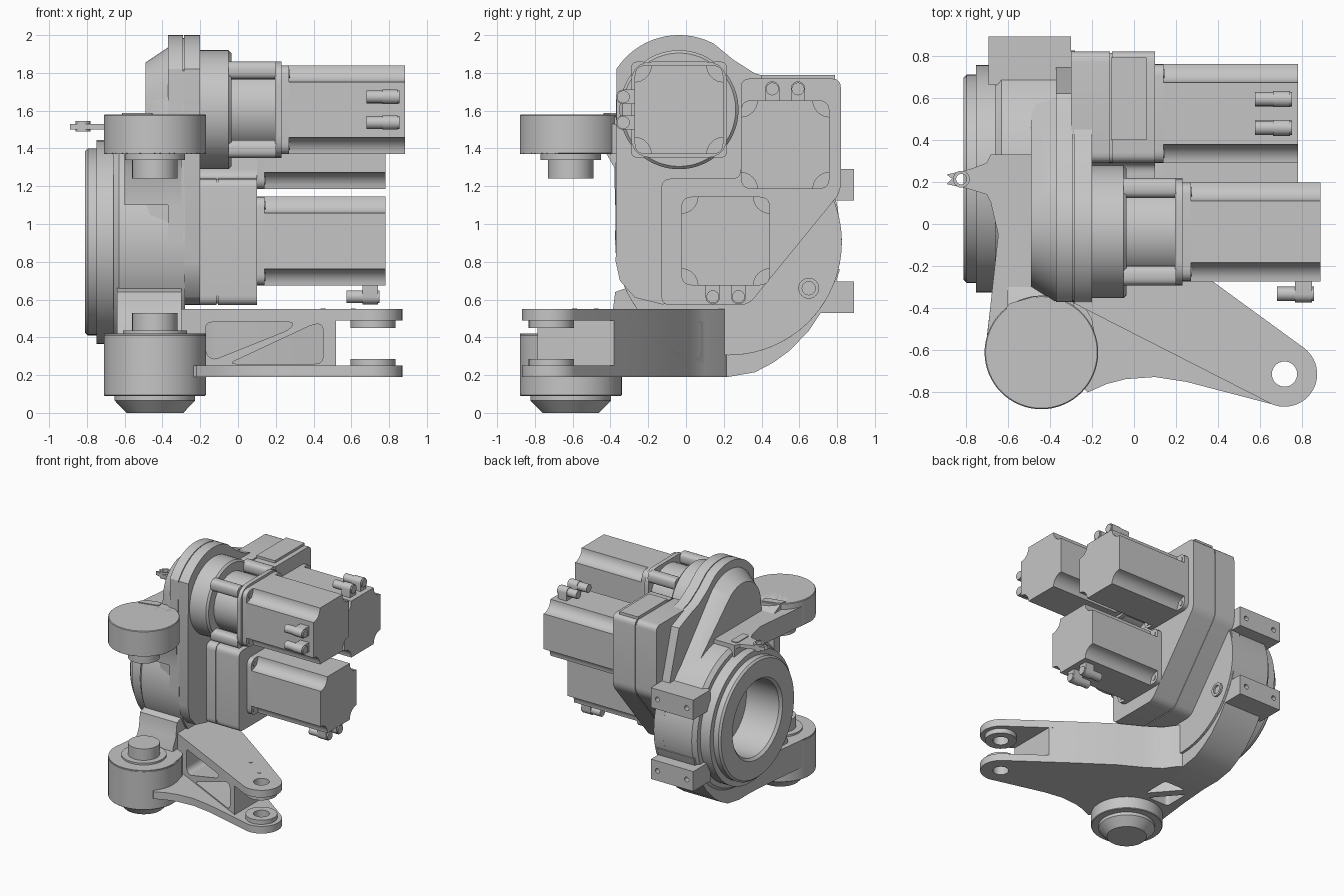
import bpy, bmesh
from math import sin, cos, radians, pi
from mathutils import Vector

if "Cube" in bpy.data.objects:
    bpy.data.objects.remove(bpy.data.objects["Cube"])

grey = bpy.data.materials.new("machined grey")
grey.use_nodes = True
grey.diffuse_color = (0.56, 0.56, 0.56, 1)
grey.node_tree.nodes["Principled BSDF"].inputs["Base Color"].default_value = (0.56, 0.56, 0.56, 1)


# ---------- helpers ----------
def place(axis, a, b, h):
    """Plane coordinates (a, b) and height h along the axis."""
    return {"x": (h, a, b), "y": (a, h, b), "z": (a, b, h)}[axis]


def shade(me):
    for p in me.polygons:
        p.use_smooth = True
    me.set_sharp_from_angle(angle=radians(30))


def finish(name, bm):
    bmesh.ops.remove_doubles(bm, verts=bm.verts, dist=1e-5)
    bmesh.ops.recalc_face_normals(bm, faces=bm.faces)
    me = bpy.data.meshes.new(name)
    bm.to_mesh(me)
    bm.free()
    shade(me)
    me.materials.append(grey)
    ob = bpy.data.objects.new(name, me)
    bpy.context.collection.objects.link(ob)
    return ob


def prism(name, pts, axis, lo, hi):
    bm = bmesh.new()
    rings = [[bm.verts.new(place(axis, a, b, h)) for a, b in pts] for h in (lo, hi)]
    bm.faces.new(rings[0])
    bm.faces.new(rings[1])
    n = len(pts)
    for i in range(n):
        j = (i + 1) % n
        bm.faces.new((rings[0][i], rings[0][j], rings[1][j], rings[1][i]))
    return finish(name, bm)


def lathe(name, profile, axis, ca, cb, n=64, ring=False):
    """Turn (height, radius) points about an axis; ring closes the section."""
    bm = bmesh.new()
    if not ring:
        profile = [(profile[0][0], 0)] + profile + [(profile[-1][0], 0)]
    cols = [[bm.verts.new(place(axis, ca + r * cos(2 * pi * k / n), cb + r * sin(2 * pi * k / n), h))
             for h, r in profile] for k in range(n)]
    m = len(profile)
    for k in range(n):
        p, q = cols[k], cols[(k + 1) % n]
        for i in range(m if ring else m - 1):
            j = (i + 1) % m
            bm.faces.new((p[i], p[j], q[j], q[i]))
    return finish(name, bm)


def rod(name, axis, ca, cb, r, lo, hi, n=32):
    return lathe(name, [(lo, r), (hi, r)], axis, ca, cb, n)


def arc(ca, cb, r, a0, a1, n=24):
    return [(ca + r * cos(radians(a0 + (a1 - a0) * i / n)),
             cb + r * sin(radians(a0 + (a1 - a0) * i / n))) for i in range(n + 1)]


def box(a0, a1, b0, b1):
    return [(a0, b0), (a1, b0), (a1, b1), (a0, b1)]


def rounded(pts, r, n=5):
    out = []
    for i, p in enumerate(pts):
        p = Vector(p)
        u, v = Vector(pts[i - 1]) - p, Vector(pts[(i + 1) % len(pts)]) - p
        s, e = p + u.normalized() * min(r, u.length / 2), p + v.normalized() * min(r, v.length / 2)
        for k in range(n + 1):
            t = k / n
            out.append(tuple(s * (1 - t) ** 2 + p * 2 * t * (1 - t) + e * t * t))
    return out


def cut(ob, *cutters):
    for c in cutters:
        mod = ob.modifiers.new("cut", "BOOLEAN")
        mod.operation, mod.solver, mod.object = "DIFFERENCE", "EXACT", c
        bpy.context.view_layer.objects.active = ob
        bpy.ops.object.modifier_apply(modifier=mod.name)
        bpy.data.objects.remove(c)
    shade(ob.data)


# ---------- main drum, domed housing and back plate ----------
RY, RZ = 0.225, 0.905       # drum axis
UY, UZ = -0.037, 1.605      # upper drive axis
lathe("output_flange", [(-0.48, 0.31), (-0.79, 0.31), (-0.81, 0.33), (-0.81, 0.48), (-0.795, 0.495),
                        (-0.75, 0.495), (-0.75, 0.54), (-0.65, 0.54), (-0.65, 0.5), (-0.48, 0.5)],
      "x", RY - 0.01, RZ, 80, ring=True)
lathe("main_drum", [(-0.66, 0.45), (-0.66, 0.57), (-0.63, 0.6), (-0.28, 0.6), (-0.28, 0.45)], "x", RY, RZ, 80, ring=True)

bm = bmesh.new()
for h, cy, cz, r in ((-0.49, RY, RZ, 0.58), (-0.28, RY, RZ, 0.598), (-0.49, UY, UZ, 0.25),
                     (-0.37, UY, UZ, 0.33), (-0.28, UY, UZ, 0.33)):
    for a, b in arc(cy, cz, r, 0, 354, 59):
        bm.verts.new((h, a, b))
bmesh.ops.convex_hull(bm, input=bm.verts)
bmesh.ops.delete(bm, geom=[v for v in bm.verts if not v.link_faces], context="VERTS")
bmesh.ops.dissolve_limit(bm, angle_limit=0.005, verts=bm.verts, edges=bm.edges)
finish("domed_housing", bm)

crown = arc(UY, UZ, 0.395, 147, 62, 20) + [(0.25, 1.87), (0.36, 1.8), (0.45, 1.77)]
plate = crown + [(0.62, 1.7), (0.8, 1.1)] + arc(RY, RZ, 0.6, 5, -180, 50)
prism("back_plate", plate, "x", -0.37, -0.292)
prism("back_plate_seam", [(UY + (a - UY) * 0.985, RZ + (b - RZ) * 0.985) for a, b in plate], "x", -0.3, -0.28)
prism("front_plate", crown + [(0.45, 1.0), (0.25, 0.58), (-0.13, 0.575), (-0.27, 0.61), (-0.35, 0.7), (-0.372, 0.8)],
      "x", -0.286, -0.2)
lathe("drain_boss", [(-0.28, 0.055), (-0.265, 0.055), (-0.265, 0.035), (-0.28, 0.035)],
      "x", 0.65, 0.66, 24, ring=True)

# ---------- angular cover carrying two drives ----------
cover = [(-0.13, 0.57), (0.33, 0.57), (0.82, 1.17), (0.82, 1.77), (0.29, 1.77), (0.29, 1.24), (-0.13, 1.24)]
cover = rounded(cover, 0.05)
prism("cover_back", cover, "x", -0.3, -0.115)
prism("cover_gasket", [(0.35 + (a - 0.35) * 0.985, 1.1 + (b - 1.1) * 0.985) for a, b in cover], "x", -0.12, -0.1)
prism("cover_front", cover, "x", -0.105, 0.1)
prism("cover_top_pad", box(-0.11, 0.06, 0.4, 0.79), "z", 1.76, 1.79)

# ---------- upper drive drum and spacer ----------
lathe("drive_drum", [(-0.25, 0.315), (-0.05, 0.315), (-0.035, 0.3)], "x", UY, UZ)
rod("spacer_core", "x", UY, UZ, 0.23, -0.05, 0.2, 48)
for sy in (-1, 1):
    for sz in (-1, 1):
        y, z = UY + 0.208 * sy, UZ + 0.208 * sz
        prism("spacer_rail", rounded(box(y - 0.047, y + 0.047, z - 0.047, z + 0.047), 0.04), "x", -0.05, 0.2)
prism("spacer_plate", rounded(box(UY - 0.255, UY + 0.255, UZ - 0.255, UZ + 0.255), 0.12), "x", 0.195, 0.23)


# ---------- motors ----------
def motor(label, cy, cz, x0, x1, dy, dz):
    s, r = 0.235, 0.088
    prism(label + "_motor_flange", rounded(box(cy - s, cy + s, cz - s, cz + s), 0.06), "x", x0, x0 + 0.04)
    body = []
    for sy, sz, a in ((1, 1, 270), (-1, 1, 360), (-1, -1, 90), (1, -1, 180)):
        body += arc(cy + s * sy, cz + s * sz, r, a, a - 90, 8)
    prism(label + "_motor_body", body, "x", x0 + 0.03, x1)
    for sy in (-1, 1):
        for sz in (-1, 1):
            rod(label + "_motor_screw", "x", cy + 0.19 * sy, cz + 0.19 * sz, 0.022, x0 + 0.03, x0 + 0.045, 16)
    # elbow plugs, pointing out along (dy, dz)
    for off in (-0.068, 0.068):
        shape = [(-0.038, 0.2), (0.038, 0.2)] + arc(0, 0.297, 0.038, 0, 180, 10)
        prism(label + "_plug", [(cy + (u + off) * dz + v * dy, cz + (u + off) * dy + v * dz) for u, v in shape],
              "x", x1 - 0.12, x1 - 0.04)
        rod(label + "_plug_barrel", "x", cy + off * dz + 0.295 * dy, cz + off * dy + 0.295 * dz, 0.034,
            x1 - 0.205, x1 - 0.03, 16)


motor("upper", UY, UZ, 0.23, 0.885, -1, 0)
motor("rear", 0.525, 1.42, 0.1, 0.78, 0, 1)
motor("lower", 0.21, 0.91, 0.1, 0.78, 0, -1)

# ---------- upper joint and link ----------
JX, JY = -0.44, -0.61
lathe("upper_joint", [(1.24, 0.12), (1.34, 0.12), (1.34, 0.16), (1.37, 0.16), (1.37, 0.265),
                      (1.375, 0.27), (1.575, 0.27), (1.58, 0.265)], "z", JX, JY)
prism("upper_link", arc(JX, JY, 0.27, 185, 345, 20) + [(-0.29, -0.37), (-0.29, 0.1), (-0.45, 0.33),
      (-0.68, 0.33), (-0.68, 0.1), (-0.645, -0.05)], "z", 1.37, 1.53)
prism("upper_link_rib", [(-0.6, 1.58), (-0.4, 1.58), (-0.3, 1.53), (-0.3, 1.1), (-0.375, 1.1),
                         (-0.38, 1.3), (-0.42, 1.37), (-0.6, 1.37)], "x", -0.6, -0.3)
prism("upper_link_badge", rounded(box(-0.675, -0.615, 0.13, 0.29), 0.02), "z", 1.53, 1.537)
prism("upper_joint_badge", rounded([(-0.62, -0.44), (-0.6, -0.38), (-0.46, -0.34), (-0.45, -0.4)], 0.02),
      "z", 1.58, 1.587)

# ---------- small pointer bracket ----------
tab = prism("pointer_bracket", [(-0.68, 0.33), (-0.7, 0.29), (-0.78, 0.26), (-0.89, 0.235), (-0.865, 0.215),
                                (-0.89, 0.19), (-0.78, 0.165), (-0.7, 0.14), (-0.68, 0.1)], "z", 1.5, 1.53)
cut(tab, rod("hole", "z", -0.82, 0.213, 0.025, 1.4, 1.6))
lathe("pointer_boss", [(1.49, 0.04), (1.545, 0.04), (1.545, 0.025), (1.49, 0.025)], "z", -0.82, 0.213, 24, ring=True)

# ---------- lower joint ----------
lathe("lower_joint", [(0, 0.15), (0.065, 0.213), (0.09, 0.213), (0.09, 0.265), (0.095, 0.27), (0.41, 0.27),
                      (0.42, 0.26), (0.42, 0.17), (0.435, 0.17), (0.435, 0.12), (0.53, 0.12)], "z", JX, JY)

# ---------- lower arm: collar, root, plates, web and fork ----------
collar = [(-0.02, 0.19), (0.22, 0.19), (0.365, 0.215), (0.46, 0.265), (0.55, 0.33), (0.65, 0.435), (0.72, 0.54),
          (0.78, 0.65), (0.815, 0.76)] + arc(RY, RZ, 0.52, -15, -155) + [
          (-0.375, 0.64), (-0.39, 0.52), (-0.43, 0.44), (-0.43, 0.35), (-0.02, 0.35)]
prism("arm_collar", collar, "x", -0.64, -0.3)
root = prism("arm_root", arc(JX, JY, 0.268, 180, 360, 20) + [(-0.2, -0.45), (-0.29, -0.3), (-0.3, 0.05),
                                                            (-0.64, 0.05), (-0.66, -0.2)], "z", 0.19, 0.42)
cut(root,
    prism("pocket", rounded([(-0.59, -0.31), (-0.4, -0.31), (-0.59, -0.09)], 0.03), "z", 0, 0.31),
    prism("pocket", rounded([(-0.34, -0.27), (-0.34, -0.04), (-0.54, -0.04)], 0.03), "z", 0, 0.31))
LX, LY = 0.715, -0.713
lug = arc(LX, LY, 0.155, -113, 54, 24)
back = [(0.37, -0.27), (0.1, -0.08), (-0.08, 0.02), (-0.2, 0.1), (-0.27, 0.2), (-0.31, 0.22)]
lower = prism("arm_lower_plate", lug + back + [(-0.31, -0.3), (-0.4, -0.61), (-0.22, -0.8), (-0.13, -0.76),
                                              (-0.04, -0.737), (0.1, -0.727), (0.25, -0.75)], "z", 0.19, 0.25)
top = prism("arm_upper_plate", lug + back + [(-0.31, -0.364)], "z", 0.49, 0.55)
for part in (lower, top):
    cut(part, rod("hole", "z", LX, LY, 0.06, 0, 1))
web = prism("arm_web", [(-0.31, -0.364), (0.52, -0.786), (0.52, -0.38)] + back, "z", 0.245, 0.495)
cut(web,
    prism("window", rounded([(-0.17, 0.48), (0.3, 0.48), (0.27, 0.44), (-0.13, 0.28), (-0.17, 0.31)], 0.03), "y", -1, 1),
    prism("window", rounded([(-0.05, 0.26), (0.45, 0.26), (0.45, 0.47), (0.4, 0.47)], 0.04), "y", -1, 1))
prism("arm_back_wall", [(0.52, -0.38)] + back + [(a - 0.03, b - 0.06) for a, b in back[::-1]] + [(0.49, -0.44)],
      "z", 0.24, 0.5)
for lo, hi in ((0.245, 0.285), (0.45, 0.495)):
    lathe("fork_washer", [(lo, 0.06), (lo, 0.12), (hi, 0.12), (hi, 0.06)], "z", LX, LY, 40, ring=True)
for x, y in ((0.45, -0.475), (0.61, -0.59)):
    rod("arm_pin", "z", x, y, 0.013, 0.54, 0.553, 12)

# ---------- mounting feet at the back ----------
for z0, z1 in ((0.53, 0.695), (1.125, 1.29)):
    foot = prism("mounting_foot", box(0.66, 0.89, z0, z1), "x", -0.69, -0.3)
    for x in (-0.63, -0.36):
        cut(foot, rod("hole", "y", x, (z0 + z1) / 2, 0.02, 0.84, 1, 16))
